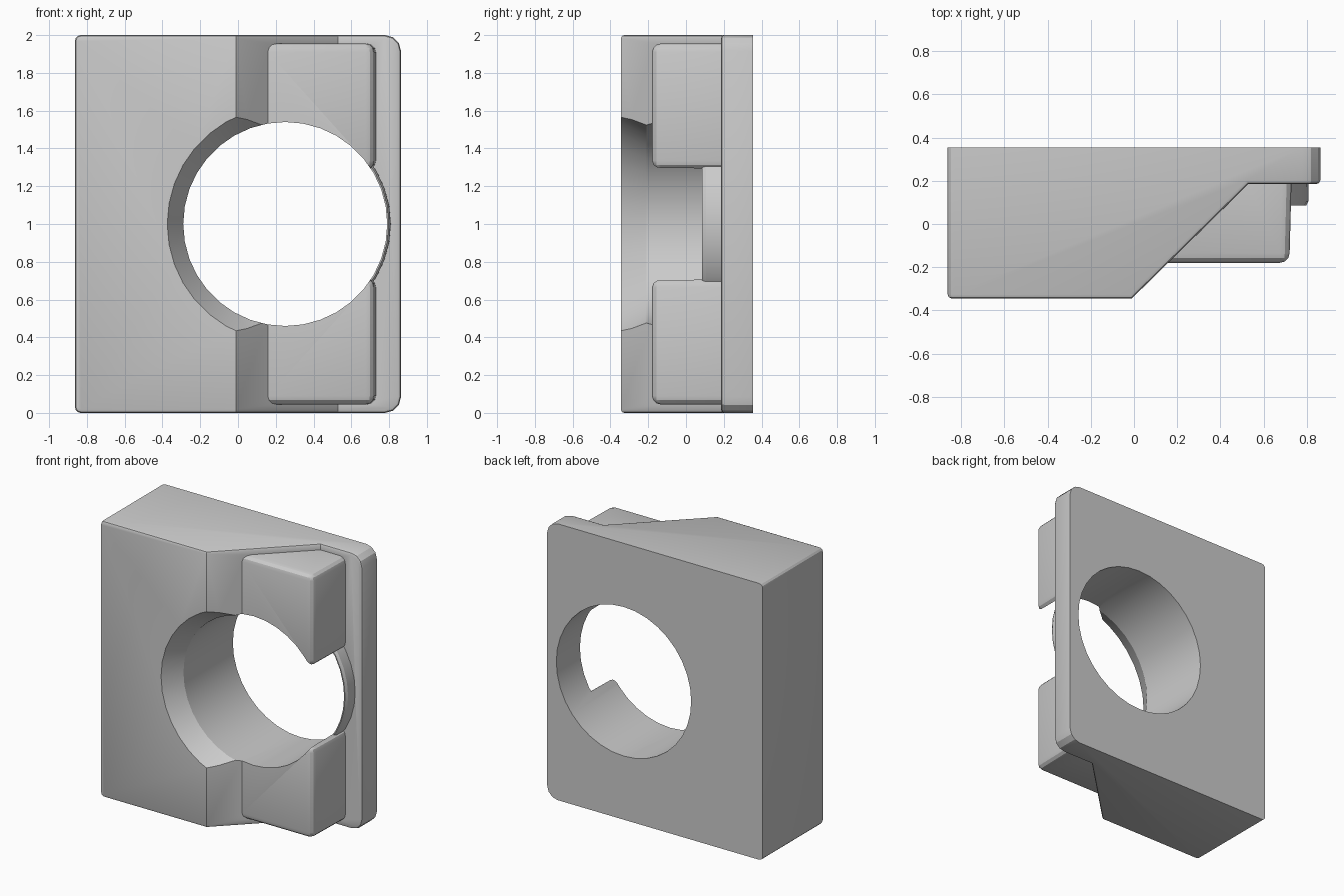
import bpy, bmesh, math

if "Cube" in bpy.data.objects:
    bpy.data.objects.remove(bpy.data.objects["Cube"])

HOLE_X, HOLE_Z, SIDES = 0.25, 1.0, 36


def finish(name, bm):
    bmesh.ops.recalc_face_normals(bm, faces=bm.faces[:])
    mesh = bpy.data.meshes.new(name)
    bm.to_mesh(mesh)
    bm.free()
    ob = bpy.data.objects.new(name, mesh)
    bpy.context.collection.objects.link(ob)
    return ob


def bevel(bm, edges, width, segments):
    bmesh.ops.bevel(bm, geom=edges, offset=width, segments=segments,
                    profile=0.5, affect='EDGES', clamp_overlap=True)


def wedge_body():
    profile = [(-0.863, 0.355), (-0.863, -0.345), (-0.01, -0.345),
               (0.53, 0.185), (0.863, 0.185), (0.863, 0.355)]
    bm = bmesh.new()
    face = bm.faces.new([bm.verts.new((x, y, 0)) for x, y in profile])
    ext = bmesh.ops.extrude_face_region(bm, geom=[face])
    for v in ext["geom"]:
        if isinstance(v, bmesh.types.BMVert):
            v.co.z = 2
    bmesh.ops.recalc_face_normals(bm, faces=bm.faces[:])
    # rounded outer corners, larger on the thin side
    for side, width in ((0.863, 0.085), (-0.863, 0.03)):
        edges = [e for e in bm.edges
                 if all(abs(v.co.x - side) < 1e-4 for v in e.verts)
                 and abs(e.verts[0].co.z - e.verts[1].co.z) < 1e-4]
        bevel(bm, edges, width, 3)
    # softened rim around the front faces
    bm.normal_update()
    rim = [e for e in bm.edges
           if sum(f.normal.y < -0.5 for f in e.link_faces) == 1]
    bevel(bm, rim, 0.018, 2)
    return finish("clamp_body", bm)


def lug(name, z0, z1):
    x0, x1, y0, y1 = 0.02, 0.732, -0.18, 0.28
    bm = bmesh.new()
    bmesh.ops.create_cube(bm, size=1)
    for v in bm.verts:
        front = v.co.y < 0
        v.co = (x0 if v.co.x < 0 else x1 - (0.012 if front else 0),
                y0 if front else y1,
                z0 if v.co.z < 0 else z1)
    bevel(bm, bm.edges[:], 0.045, 3)
    return finish(name, bm)


def lathe(name, rings):
    # solid turned about the hole axis, from (y, radius) rings
    bm = bmesh.new()
    loops = []
    for y, r in rings:
        loops.append([bm.verts.new((HOLE_X + r * math.cos(2 * math.pi * i / SIDES), y,
                                    HOLE_Z + r * math.sin(2 * math.pi * i / SIDES)))
                      for i in range(SIDES)])
    for a, b in zip(loops, loops[1:]):
        for i in range(SIDES):
            j = (i + 1) % SIDES
            bm.faces.new((a[i], a[j], b[j], b[i]))
    bm.faces.new(loops[0])
    bm.faces.new(loops[-1])
    return finish(name, bm)


def combine(target, other, operation):
    other.hide_render = True
    mod = target.modifiers.new(operation.lower(), 'BOOLEAN')
    mod.operation, mod.object, mod.solver = operation, other, 'EXACT'
    bpy.context.view_layer.objects.active = target
    bpy.ops.object.modifier_apply(modifier=mod.name)
    bpy.data.objects.remove(other, do_unlink=True)


body = wedge_body()

# two raised lugs above and below the hole
for name, z0, z1 in (("lower_lug", 0.045, 0.71), ("upper_lug", 1.29, 1.955)):
    combine(body, lug(name, z0, z1), 'UNION')

# thin collar around the exposed part of the hole
combine(body, lathe("collar", [(0.085, 0.548), (0.105, 0.558), (0.27, 0.56)]), 'UNION')

# through hole with a flared front mouth
combine(body, lathe("hole_cutter", [(-0.6, 0.634), (-0.36, 0.634),
                                    (-0.21, 0.54), (0.6, 0.54)]), 'DIFFERENCE')

bpy.ops.object.select_all(action='DESELECT')
body.select_set(True)
bpy.context.view_layer.objects.active = body
bpy.ops.object.shade_smooth_by_angle(angle=math.radians(25))
